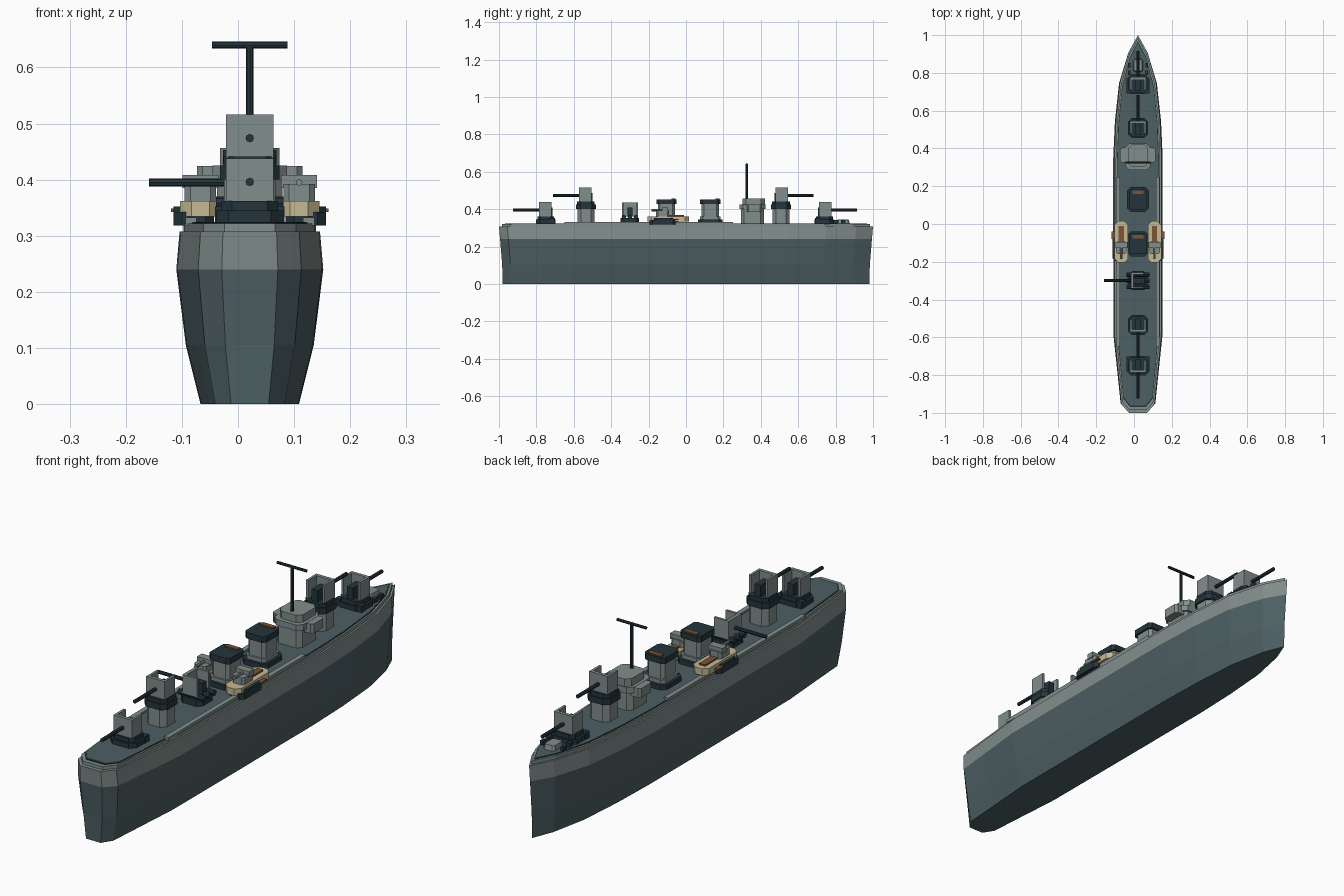
import bpy, bmesh, math
from mathutils import Vector, Matrix

cube = bpy.data.objects.get("Cube")
if cube:
    bpy.data.objects.remove(cube)

CX = 0.021      # centreline of the ship
DECK = 0.325    # deck height


def material(name, rgb):
    m = bpy.data.materials.new(name)
    m.use_nodes = True
    m.diffuse_color = (*rgb, 1)
    node = next(n for n in m.node_tree.nodes if n.type == 'BSDF_PRINCIPLED')
    node.inputs["Base Color"].default_value = (*rgb, 1)
    node.inputs["Roughness"].default_value = 0.8
    return m


LIGHT = material("light grey", (0.22, 0.27, 0.26))
SLATE = material("slate hull", (0.075, 0.115, 0.125))
DARK = material("dark blue grey", (0.017, 0.036, 0.045))
TAN = material("tan", (0.56, 0.49, 0.30))
BROWN = material("brown", (0.20, 0.09, 0.035))


def finish(name, bm, *mats):
    bmesh.ops.recalc_face_normals(bm, faces=bm.faces)
    me = bpy.data.meshes.new(name)
    bm.to_mesh(me)
    bm.free()
    for m in mats:
        me.materials.append(m)
    ob = bpy.data.objects.new(name, me)
    bpy.context.collection.objects.link(ob)
    return ob


def loft(bm, rings):
    """Skin closed rings of points and cap both ends."""
    loops = [[bm.verts.new(p) for p in r] for r in rings]
    n = len(loops[0])
    for a, b in zip(loops, loops[1:]):
        for i in range(n):
            j = (i + 1) % n
            bm.faces.new((a[i], a[j], b[j], b[i]))
    bm.faces.new(loops[0])
    bm.faces.new(loops[-1])


def block(name, mat, x, y, z0, z1, hx, hy, cut=0.0, top=1.0):
    """Upright box with optional cut corners and a tapered top; x from the centreline."""
    if cut:
        pts = [(hx, hy - cut), (hx - cut, hy), (cut - hx, hy), (-hx, hy - cut),
               (-hx, cut - hy), (cut - hx, -hy), (hx - cut, -hy), (hx, cut - hy)]
    else:
        pts = [(hx, hy), (-hx, hy), (-hx, -hy), (hx, -hy)]
    bm = bmesh.new()
    loft(bm, [[(CX + x + u * s, y + v * s, z) for u, v in pts]
              for z, s in ((z0, 1), (z1, top))])
    return finish(name, bm, mat)


def rod(name, mat, a, b, r, sides=8):
    a, b = Vector(a), Vector(b)
    bm = bmesh.new()
    turn = (b - a).to_track_quat('Z', 'Y').to_matrix().to_4x4()
    bmesh.ops.create_cone(bm, cap_ends=True, segments=sides, radius1=r, radius2=r,
                          depth=(b - a).length,
                          matrix=Matrix.Translation((a + b) / 2) @ turn)
    return finish(name, bm, mat)


# Hull: half outline from stern to bow, scaled at each level
HALF = [(0.05, -1.0), (0.092, -0.955), (0.108, -0.8), (0.129, -0.6), (0.131, -0.1),
        (0.131, 0.35), (0.122, 0.55), (0.10, 0.75), (0.052, 0.91)]


def outline(sx, sy, z):
    side = [(x * sx, y * sy) for x, y in HALF]
    pts = side + [(0, sy)] + [(-x, y) for x, y in reversed(side)]
    return [(CX + x, y, z) for x, y in pts]


bm = bmesh.new()
loft(bm, [outline(0.67, 0.98, 0), outline(0.87, 0.983, 0.105),
          outline(1, 0.994, 0.24), outline(0.955, 1, 0.308)])
bm.faces.ensure_lookup_table()
for f in bm.faces:
    f.material_index = int(f.calc_center_median().z > 0.24)
finish("hull", bm, SLATE, LIGHT)

# Raised rim, dark edge line and deck
for name, mat, wide, long, z0, z1 in (("deck_rim", LIGHT, 0.90, 0.985, 0.306, 0.322),
                                      ("deck_edge", DARK, 0.85, 0.968, 0.32, 0.324),
                                      ("deck", SLATE, 0.82, 0.96, 0.32, DECK)):
    bm = bmesh.new()
    loft(bm, [outline(wide, long, z0), outline(wide, long, z1)])
    finish(name, bm, mat)

for s, side in ((-1, "right"), (1, "left")):
    block(f"{side}_side_strip", LIGHT, s * 0.105, -0.2, 0.318, 0.333, 0.010, 0.45)


# Shielded guns, built facing +y and turned into place
def gun(name, y, z, angle, back, reach):
    turn = Matrix.Translation((CX, y, z)) @ Matrix.Rotation(angle, 4, 'Z')
    h = 0.077
    parts = [("shield_front", LIGHT, 0, 0.030, 0.0425, 0.007, 0, h),
             ("breech", DARK, 0, -0.005, 0.014, 0.03, 0, 0.048)]
    for s, side in ((-1, "right"), (1, "left")):
        parts.append((f"shield_{side}", LIGHT, s * 0.0375, 0.0, 0.005, back, 0, h))
    for part, mat, px, py, hx, hy, z0, z1 in parts:
        ob = block(f"{name}_{part}", mat, px - CX, py, z0, z1, hx, hy)
        ob.data.transform(turn)
    barrel = rod(f"{name}_barrel", DARK, (0, 0.0, 0.035), (0, reach, 0.035), 0.0075)
    barrel.data.transform(turn)


def low_base(name, y):
    block(f"{name}_base", DARK, 0, y, DECK - 0.003, 0.345, 0.060, 0.052, 0.022)
    block(f"{name}_ring", DARK, 0, y, 0.345, 0.362, 0.050, 0.045, 0.018)


def tall_base(name, y):
    block(f"{name}_pedestal", LIGHT, 0, y, DECK - 0.003, 0.403, 0.046, 0.046, 0.02)
    block(f"{name}_ring", DARK, 0, y, 0.40, 0.425, 0.053, 0.053, 0.02)
    block(f"{name}_collar", DARK, 0, y, 0.425, 0.441, 0.047, 0.047, 0.018)


for name, y, angle, base, z in (("bow_gun", 0.74, 0, low_base, 0.361),
                                ("upper_bow_gun", 0.508, 0, tall_base, 0.439),
                                ("upper_stern_gun", -0.535, math.pi, tall_base, 0.439),
                                ("stern_gun", -0.75, math.pi, low_base, 0.361)):
    base(name, y)
    gun(name, y, z, angle, 0.03, 0.175)
    for s in (-1, 1):
        if base is low_base:
            block(f"{name}_locker", DARK, s * 0.05, y - math.cos(angle) * 0.035,
                  DECK, 0.352, 0.012, 0.014)

# Midship gun trained to the side, over a bank of tubes
block("side_gun_base", DARK, 0, -0.3, DECK - 0.003, 0.352, 0.05, 0.05, 0.018)
for i in range(3):
    y = -0.332 + 0.032 * i
    rod("side_gun_tube", DARK, (CX - 0.06, y, 0.358), (CX + 0.06, y, 0.358), 0.012)
gun("side_gun", -0.3, 0.36, math.pi / 2, 0.03, 0.18)

# Bow fittings
block("anchor_winch", LIGHT, 0, 0.84, DECK, 0.345, 0.026, 0.035, 0.008, 0.85)
for s in (-1, 1):
    for y in (0.80, 0.84):
        block("bow_bollard", DARK, s * 0.047, y, DECK, 0.342, 0.007, 0.012)

# Bridge with wings, and the mast
block("bridge_base", LIGHT, 0, 0.355, DECK - 0.003, 0.402, 0.058, 0.062, 0.018)
block("bridge_wings", LIGHT, 0, 0.365, 0.385, 0.424, 0.094, 0.04, 0.01)
block("bridge_deck", LIGHT, 0, 0.355, 0.40, 0.425, 0.066, 0.07, 0.02)
block("bridge_top", LIGHT, 0, 0.362, 0.425, 0.456, 0.053, 0.06, 0.02)
rod("mast", DARK, (CX, 0.325, 0.45), (CX, 0.325, 0.64), 0.0065)
rod("mast_yard", DARK, (CX - 0.067, 0.325, 0.64), (CX + 0.067, 0.325, 0.64), 0.006)

# Funnels
for name, y in (("forward_funnel", 0.13), ("aft_funnel", -0.105)):
    block(f"{name}_base", DARK, 0, y, DECK - 0.003, 0.345, 0.058, 0.066, 0.02)
    block(f"{name}_foot", LIGHT, 0, y, 0.34, 0.36, 0.047, 0.054, 0.014)
    block(f"{name}_trunk", LIGHT, 0, y, 0.358, 0.432, 0.04, 0.046, 0.012)
    block(f"{name}_cap", DARK, 0, y, 0.428, 0.453, 0.048, 0.054, 0.012)
    block(f"{name}_vent", BROWN, 0, y + 0.038, 0.452, 0.458, 0.03, 0.01)

# Side gun platforms
for s, side in ((-1, "right"), (1, "left")):
    x = s * 0.088
    block(f"{side}_sponson", DARK, s * 0.1, -0.125, 0.318, 0.342, 0.036, 0.07, 0.015)
    block(f"{side}_sponson_rail", DARK, s * 0.105, -0.12, 0.338, 0.352, 0.031, 0.05, 0.012)
    block(f"{side}_platform", TAN, x, -0.095, 0.334, 0.362, 0.036, 0.11, 0.02)
    block(f"{side}_platform_hatch", BROWN, x, -0.055, 0.36, 0.368, 0.014, 0.045)
    block(f"{side}_platform_bumper", BROWN, s * 0.128, -0.06, 0.342, 0.349, 0.012, 0.02)
    block(f"{side}_mount", LIGHT, x, -0.125, 0.36, 0.392, 0.028, 0.035, 0.01)
    block(f"{side}_mount_shield", LIGHT, x, -0.112, 0.385, 0.408, 0.032, 0.016)
    rod(f"{side}_mount_barrel", LIGHT, (CX + x, -0.12, 0.395), (CX + x, -0.185, 0.395), 0.006)
